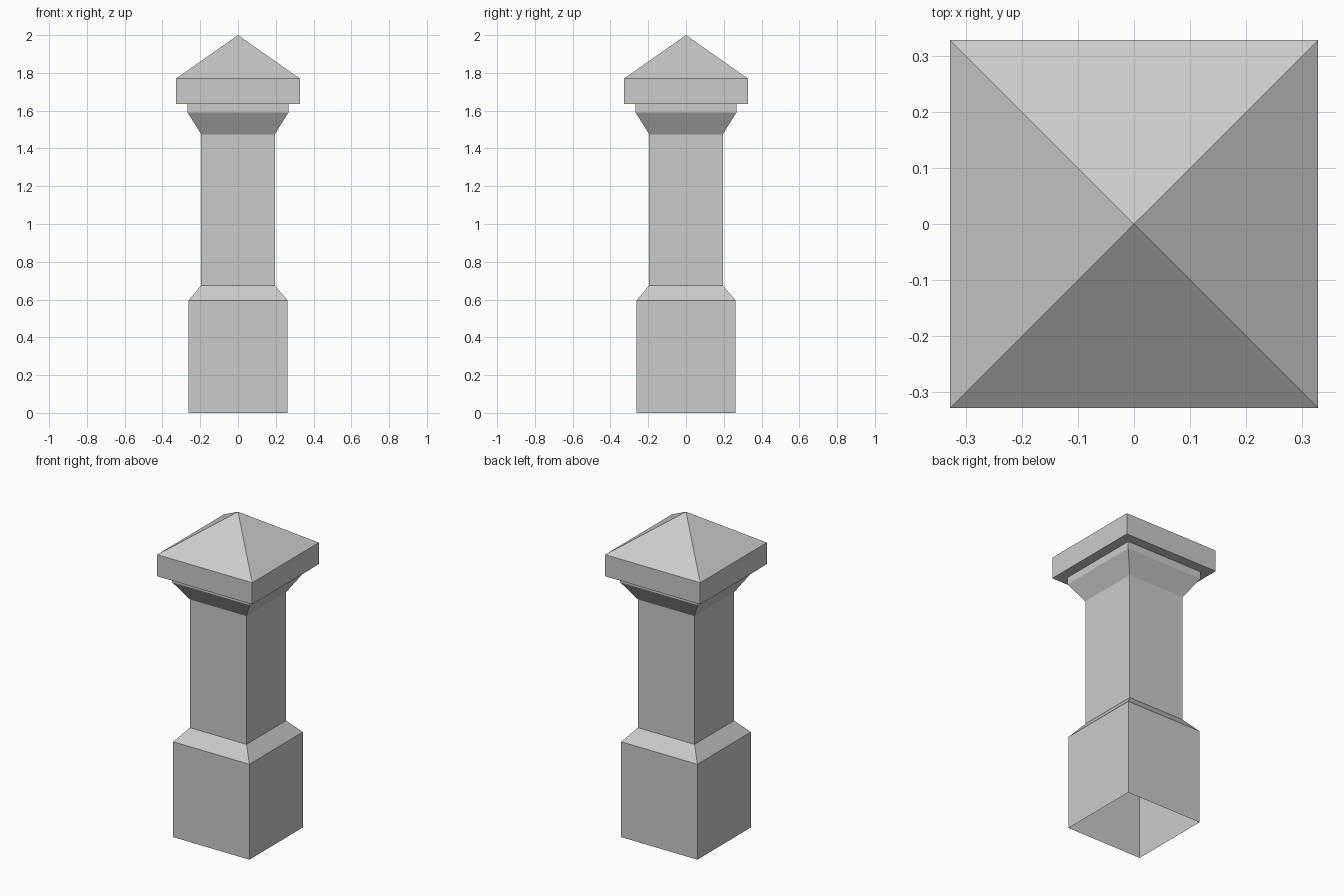
import bpy
import bmesh

if "Cube" in bpy.data.objects:
    bpy.data.objects.remove(bpy.data.objects["Cube"])


def square_loft(name, profile):
    """Stack square rings from (half_width, z) pairs; zero half width makes an apex."""
    bm = bmesh.new()
    previous = None
    for half, z in profile:
        if half == 0:
            tip = bm.verts.new((0, 0, z))
            ring = [tip] * 4
        else:
            ring = [bm.verts.new((sx * half, sy * half, z))
                    for sx, sy in ((-1, -1), (1, -1), (1, 1), (-1, 1))]
        if previous:
            for i in range(4):
                j = (i + 1) % 4
                corners = [previous[i], previous[j], ring[j], ring[i]]
                bm.faces.new(list(dict.fromkeys(corners)))
        previous = ring
    mesh = bpy.data.meshes.new(name)
    bm.to_mesh(mesh)
    bm.free()
    obj = bpy.data.objects.new(name, mesh)
    bpy.context.collection.objects.link(obj)
    return obj


# Hollow pedestal, open underneath, with a sloped shoulder
square_loft("pedestal", [(0.263, 0), (0.263, 0.595), (0.195, 0.675)])

# Plain square shaft
square_loft("shaft", [(0.195, 0.675), (0.195, 1.475)])

# Flared capital with a short upright band
square_loft("capital", [(0.195, 1.475), (0.267, 1.59), (0.267, 1.635)])

# Overhanging cap: underside ledge, slab edge and pyramid roof
square_loft("cap", [(0.267, 1.635), (0.328, 1.635), (0.328, 1.77), (0, 2.0)])
